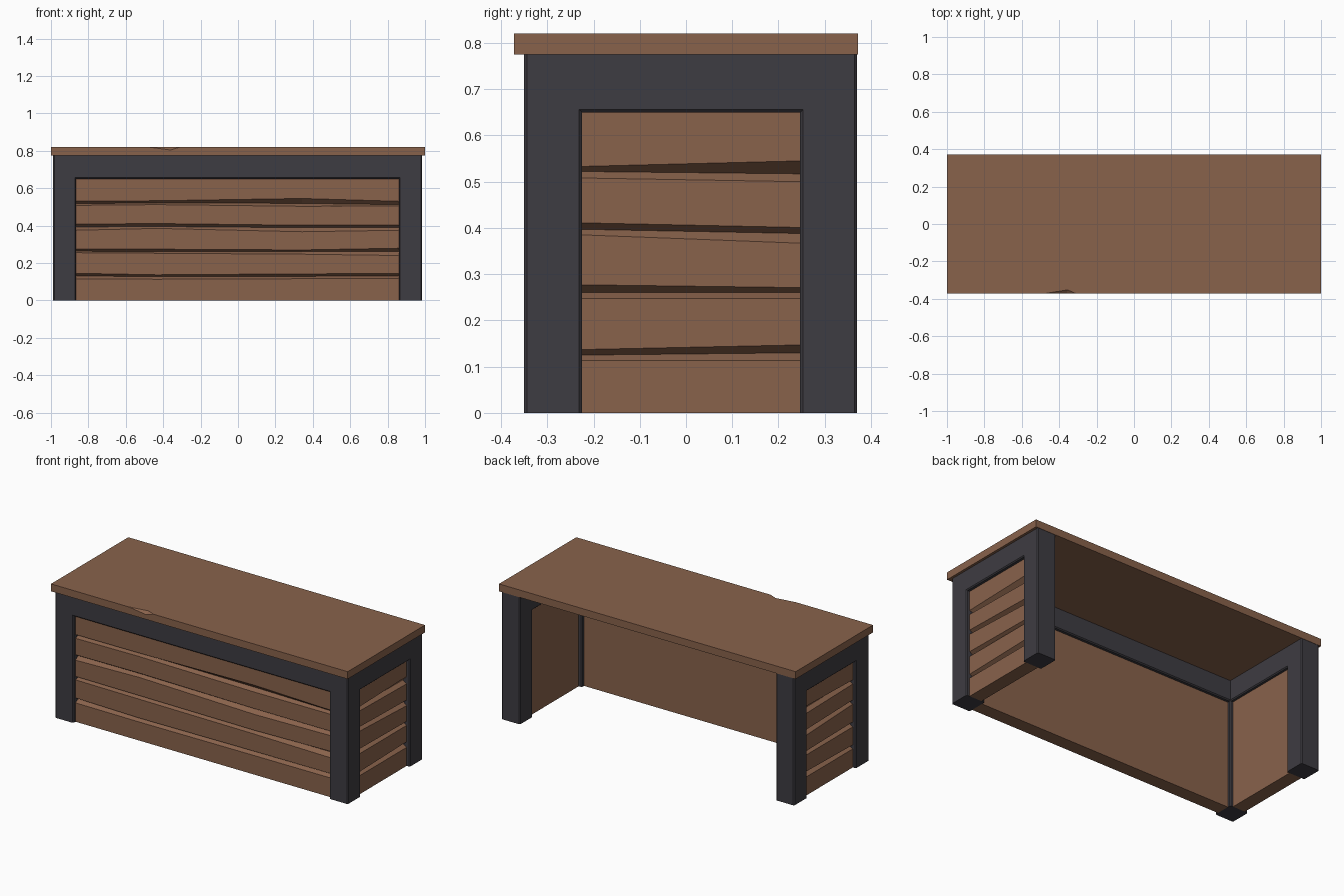
import bpy, bmesh, math

if "Cube" in bpy.data.objects:
    bpy.data.objects.remove(bpy.data.objects["Cube"])


def material(name, color):
    m = bpy.data.materials.new(name)
    m.diffuse_color = (*color, 1)
    m.use_nodes = True
    m.node_tree.nodes["Principled BSDF"].inputs["Base Color"].default_value = m.diffuse_color
    return m


WOOD = material("brown wood", (0.25, 0.123, 0.071))
DARK = material("dark grey frame", (0.048, 0.045, 0.054))


def finish(bm, name, mat):
    bmesh.ops.recalc_face_normals(bm, faces=bm.faces)
    me = bpy.data.meshes.new(name)
    bm.to_mesh(me)
    bm.free()
    me.materials.append(mat)
    ob = bpy.data.objects.new(name, me)
    bpy.context.collection.objects.link(ob)
    return ob


# Counter top: slab with one chip broken out of the front upper edge
Z0, Z1, Y = 0.775, 0.82, 0.372
bm = bmesh.new()
V = lambda *p: bm.verts.new(p)
lo = [V(-1, -Y, Z0), V(1, -Y, Z0), V(1, Y, Z0), V(-1, Y, Z0)]
hi = [V(-1, -Y, Z1), V(1, -Y, Z1), V(1, Y, Z1), V(-1, Y, Z1)]
a, c = V(-0.48, -Y, Z1), V(-0.31, -Y, Z1)
t, f = V(-0.355, -0.352, Z1), V(-0.36, -Y, 0.804)
for face in ([hi[0], a, t, c, hi[1], hi[2], hi[3]],
             [lo[0], lo[1], hi[1], c, f, a, hi[0]],
             [a, f, t], [c, t, f], lo[::-1],
             [lo[1], lo[2], hi[2], hi[1]],
             [lo[2], lo[3], hi[3], hi[2]],
             [lo[3], lo[0], hi[0], hi[3]]):
    bm.faces.new(face)
finish(bm, "counter_top", WOOD)

# Frame: four posts and three top rails as one block shape with small chamfers
XS = (-0.988, -0.865, 0.86, 0.985)
YS = (-0.35, -0.225, 0.247, 0.37)
ZS = (0, 0.65, Z0)


def solid(i, j, k):
    if not (0 <= i < 3 and 0 <= j < 3 and 0 <= k < 2):
        return False
    post = i != 1 and j != 1
    rail = k == 1 and (j == 0 or i != 1)
    return post or rail


bm = bmesh.new()
verts = {}


def corner(key):
    if key not in verts:
        i, j, k = key
        verts[key] = bm.verts.new((XS[i], YS[j], ZS[k]))
    return verts[key]


for i in range(3):
    for j in range(3):
        for k in range(2):
            if not solid(i, j, k):
                continue
            for axis in range(3):
                for side in (0, 1):
                    n = [i, j, k]
                    n[axis] += 2 * side - 1
                    if solid(*n):
                        continue
                    ring = []
                    for u, v in ((0, 0), (1, 0), (1, 1), (0, 1)):
                        p = [i, j, k]
                        p[axis] += side
                        p[(axis + 1) % 3] += u
                        p[(axis + 2) % 3] += v
                        ring.append(corner(tuple(p)))
                    bm.faces.new(ring)
bmesh.ops.recalc_face_normals(bm, faces=bm.faces)
bmesh.ops.dissolve_limit(bm, angle_limit=0.01, verts=bm.verts, edges=bm.edges)
sharp = []
for e in bm.edges:
    z = [v.co.z for v in e.verts]
    level = abs(z[0] - z[1]) < 1e-4
    if not (level and (z[0] < 0.01 or z[0] > 0.77)) and e.calc_face_angle_signed(0) > 0.1:
        sharp.append(e)
bmesh.ops.bevel(bm, geom=sharp, offset=0.006, segments=1, affect='EDGES', clamp_overlap=True)
finish(bm, "frame", DARK)

# Board panels: each station lists (low, middle, high) of four uneven grooves
DEPTH, THICK = 0.025, 0.083
FRONT = [
    (0.0, ((.115, .131, .145), (.255, .263, .276), (.375, .393, .408), (.508, .518, .531))),
    (0.25, ((.113, .127, .137), (.252, .262, .274), (.385, .395, .411), (.512, .521, .533))),
    (0.7, ((.116, .129, .142), (.247, .261, .270), (.367, .389, .402), (.503, .519, .545))),
    (1.0, ((.117, .130, .144), (.240, .262, .279), (.375, .389, .402), (.505, .512, .530)))]
SIDE = [
    (0.0, ((.113, .125, .137), (.247, .260, .277), (.385, .397, .411), (.508, .522, .533))),
    (1.0, ((.113, .130, .147), (.247, .260, .271), (.367, .388, .401), (.500, .517, .545)))]


def panel(name, stations, start, end, inward):
    bm = bmesh.new()
    rows = []
    for s, grooves in stations:
        prof = [(0, 0)]
        for low, mid, high in grooves:
            prof += [(0, low), (DEPTH, mid), (0, high)]
        prof += [(0, ZS[1]), (THICK, ZS[1]), (THICK, 0)]
        x = start[0] + (end[0] - start[0]) * s
        y = start[1] + (end[1] - start[1]) * s
        rows.append([bm.verts.new((x + inward[0] * d, y + inward[1] * d, z)) for d, z in prof])
    n = len(rows[0])
    for r, q in zip(rows, rows[1:]):
        for i in range(n):
            j = (i + 1) % n
            bm.faces.new((r[i], r[j], q[j], q[i]))
    bm.faces.new(rows[0])
    bm.faces.new(rows[-1])
    finish(bm, name, WOOD)


INSET = 0.021
panel("front_panel", FRONT, (XS[1], YS[0] + INSET), (XS[2], YS[0] + INSET), (0, 1))
panel("right_panel", SIDE, (XS[3] - INSET, YS[1]), (XS[3] - INSET, YS[2]), (-1, 0))
panel("left_panel", SIDE, (XS[0] + INSET, YS[1]), (XS[0] + INSET, YS[2]), (1, 0))
